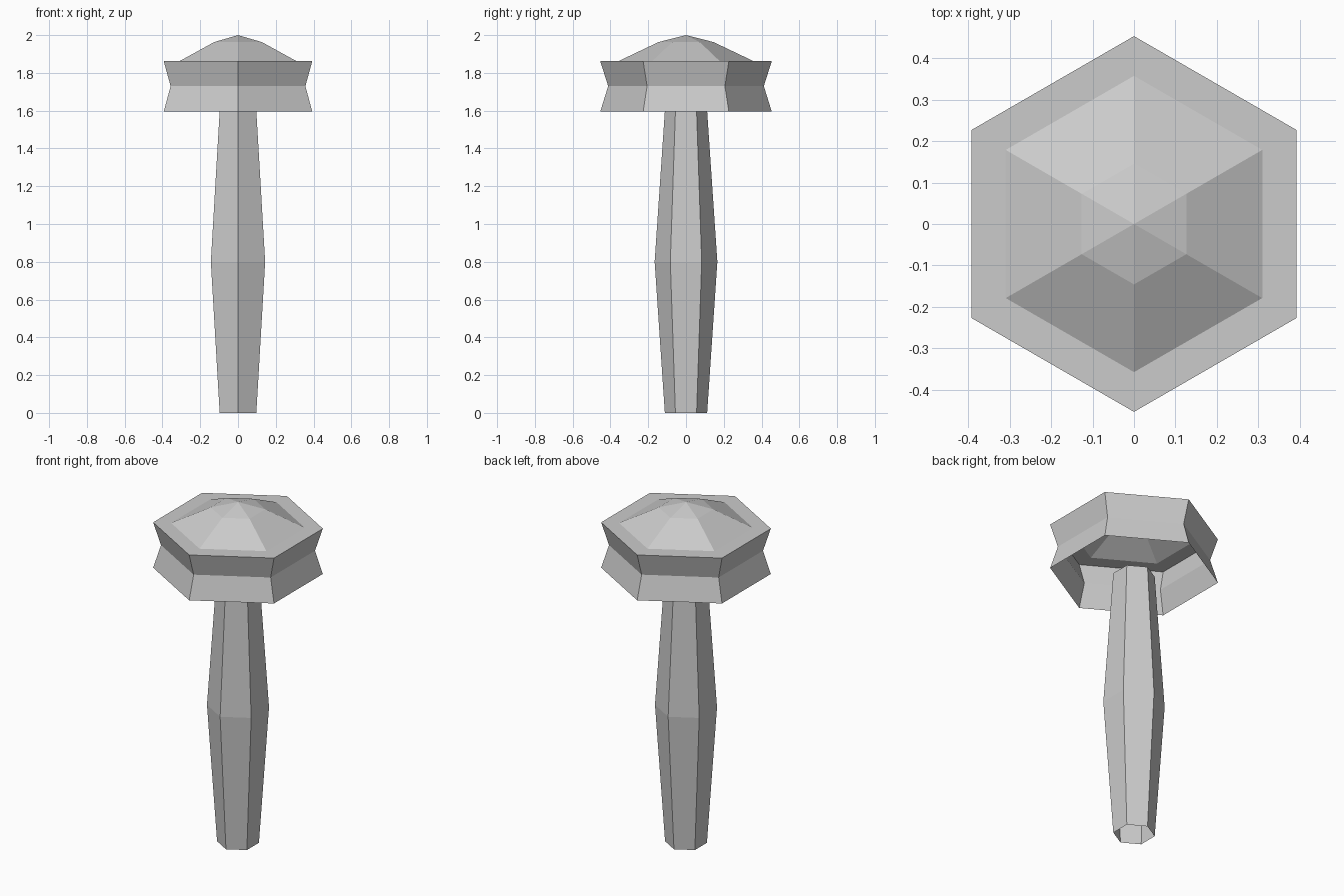
import bpy
import bmesh
from math import pi, sin, cos

if "Cube" in bpy.data.objects:
    bpy.data.objects.remove(bpy.data.objects["Cube"])

SIDES = 6


def lathe(name, profile):
    """Revolve (radius, height) points into an open, flat-faced hexagonal shell."""
    bm = bmesh.new()
    rings = []
    for r, z in profile:
        if r == 0:
            rings.append([bm.verts.new((0, 0, z))] * SIDES)
        else:
            angles = [pi / 2 + 2 * pi * i / SIDES for i in range(SIDES)]
            rings.append([bm.verts.new((r * cos(a), r * sin(a), z)) for a in angles])
    for low, high in zip(rings, rings[1:]):
        for i in range(SIDES):
            j = (i + 1) % SIDES
            corners = [low[i], low[j], high[j], high[i]]
            bm.faces.new(list(dict.fromkeys(corners)))
    mesh = bpy.data.meshes.new(name)
    bm.to_mesh(mesh)
    bm.free()
    obj = bpy.data.objects.new(name, mesh)
    bpy.context.collection.objects.link(obj)
    return obj


# Stem: open tube swelling at the middle
lathe("stem", [(0.112, 0), (0.166, 0.80), (0.112, 1.597)])

# Cap: hollow shell with pinched rim, flat ledge and low faceted dome
lathe("cap", [(0.454, 1.595), (0.412, 1.73), (0.454, 1.862),
              (0.358, 1.862), (0.146, 1.963), (0, 2.0)])
